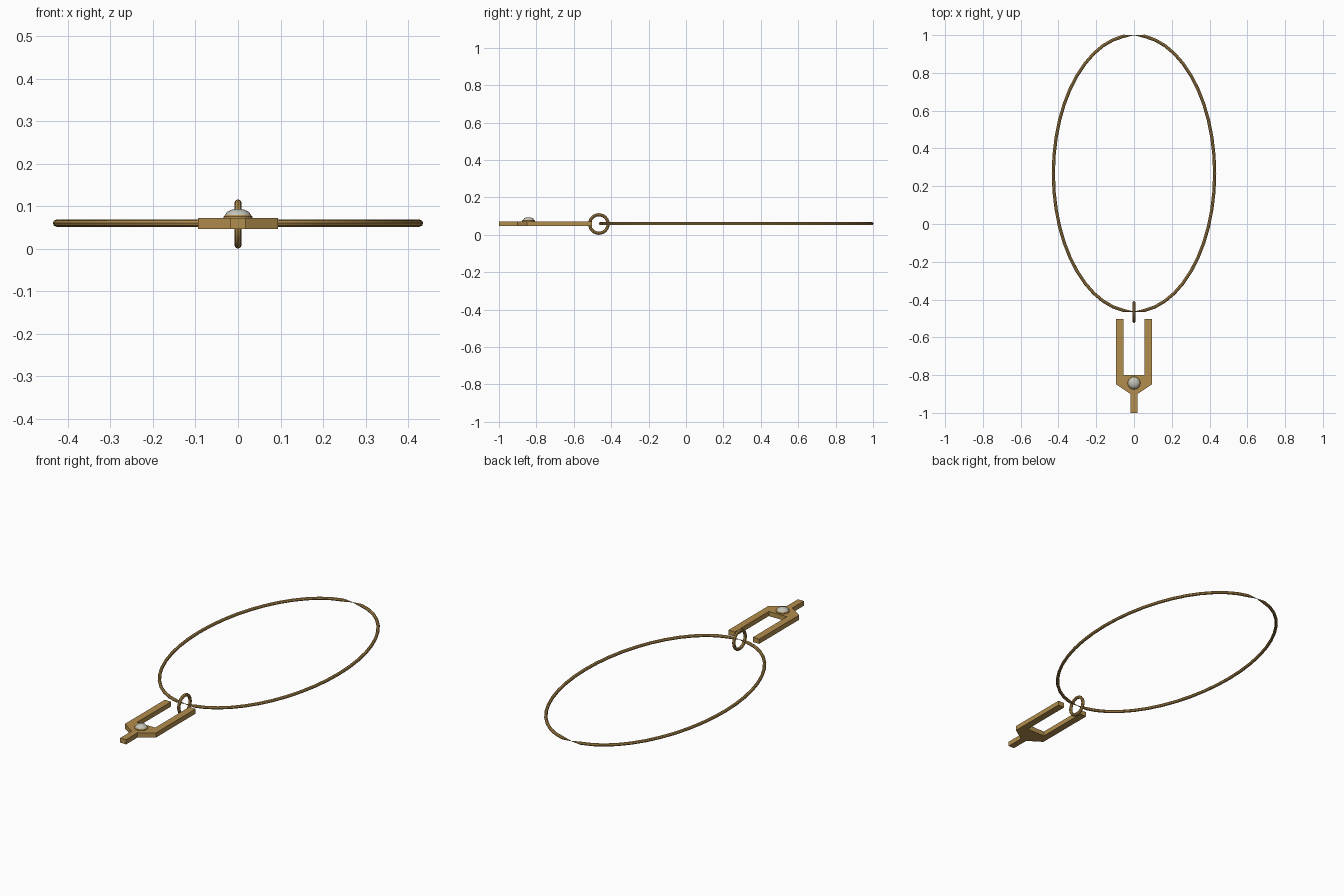
import bpy, bmesh
from math import cos, sin, pi, radians
from mathutils import Vector

if "Cube" in bpy.data.objects:
    bpy.data.objects.remove(bpy.data.objects["Cube"])

Z = 0.058  # shared mid-plane height


def material(name, color):
    m = bpy.data.materials.new(name)
    m.diffuse_color = color
    m.use_nodes = True
    m.node_tree.nodes["Principled BSDF"].inputs["Base Color"].default_value = m.diffuse_color
    return m


gold = material("aged_gold", (0.45, 0.27, 0.075, 1))
silver = material("silver", (0.55, 0.55, 0.48, 1))


def finish(name, bm, mat, smooth=True):
    bmesh.ops.recalc_face_normals(bm, faces=bm.faces[:])
    me = bpy.data.meshes.new(name)
    bm.to_mesh(me)
    bm.free()
    me.materials.append(mat)
    ob = bpy.data.objects.new(name, me)
    bpy.context.collection.objects.link(ob)
    if smooth:
        bpy.ops.object.select_all(action='DESELECT')
        ob.select_set(True)
        bpy.context.view_layer.objects.active = ob
        bpy.ops.object.shade_smooth_by_angle(angle=radians(40))
    return ob


def loop_tube(name, center, u, v, a, b, segs, sides, radius):
    """Closed tube along an ellipse spanned by u, v; radius is a function of step."""
    bm = bmesh.new()
    n = u.cross(v)
    rings = []
    for i in range(segs):
        t = 2 * pi * i / segs
        p = center + u * a * cos(t) + v * b * sin(t)
        out = (u * b * cos(t) + v * a * sin(t)).normalized()
        r = radius(i)
        rings.append([bm.verts.new(p + out * r * cos(2 * pi * k / sides) + n * r * sin(2 * pi * k / sides))
                      for k in range(sides)])
    for i in range(segs):
        A, B = rings[i], rings[(i + 1) % segs]
        for k in range(sides):
            j = (k + 1) % sides
            bm.faces.new((A[k], A[j], B[j], B[k]))
    return finish(name, bm, gold)


def lathe(name, profile, center, segs, mat):
    """Revolve (radius, height) points around a vertical axis."""
    bm = bmesh.new()
    rings = [[bm.verts.new(center + Vector((r * cos(2 * pi * k / segs), r * sin(2 * pi * k / segs), h)))
              for k in range(segs)] for r, h in profile]
    for A, B in zip(rings, rings[1:]):
        for k in range(segs):
            j = (k + 1) % segs
            bm.faces.new((A[k], A[j], B[j], B[k]))
    bm.faces.new(rings[0])
    bm.faces.new(rings[-1])
    return finish(name, bm, mat)


X, Y, UP = Vector((1, 0, 0)), Vector((0, 1, 0)), Vector((0, 0, 1))

# Large oval cord, pinched where its two halves meet at front and back
loop_tube("oval_cord", Vector((0, 0.268, Z + 0.002)), X, Y, 0.427, 0.732, 48, 8,
          lambda i: 0.001 if i in (12, 36) else 0.0085)

# Small upright link joining the cord to the fork
loop_tube("link_ring", Vector((0, -0.466, Z)), Y, UP, 0.0495, 0.0495, 24, 8, lambda i: 0.0085)

# Flat two-pronged fork with a narrow tail: right half outline, mirrored
half = [(0.018, -1.0), (0.018, -0.9), (0.094, -0.85), (0.094, -0.503), (0.055, -0.503), (0.055, -0.8)]
outline = half + [(-x, y) for x, y in reversed(half)]
bm = bmesh.new()
face = bm.faces.new([bm.verts.new((x, y, Z - 0.012)) for x, y in outline])
ext = bmesh.ops.extrude_face_region(bm, geom=[face])
bmesh.ops.translate(bm, vec=(0, 0, 0.026),
                    verts=[g for g in ext["geom"] if isinstance(g, bmesh.types.BMVert)])
finish("fork_plate", bm, gold, smooth=False)

# Rivet: gold collar with a silver dome
rivet = Vector((0, -0.842, 0.0715))
lathe("rivet_collar", [(0.034, -0.002), (0.034, 0.004), (0.029, 0.009)], rivet, 16, gold)
lathe("rivet_dome", [(0.031, 0.003), (0.030, 0.009), (0.025, 0.015), (0.015, 0.020), (0.005, 0.022)],
      rivet, 16, silver)
